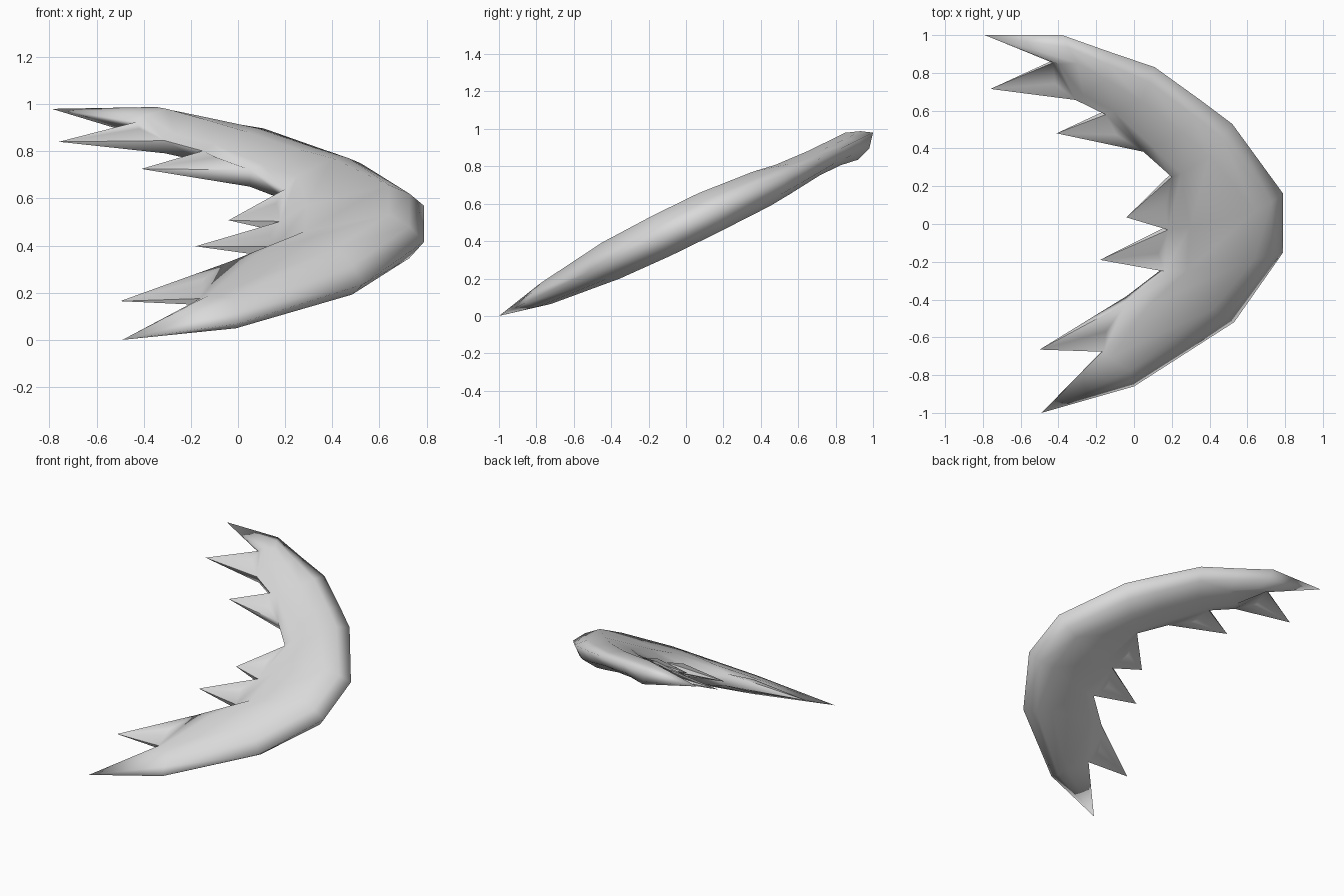
import bpy, bmesh
from mathutils import Vector

if "Cube" in bpy.data.objects:
    bpy.data.objects.remove(bpy.data.objects["Cube"])

NORMAL = Vector((0, -0.44, 0.898))


def lift(p, h=0.0):
    """Place a plan point on the tilted wing plane, offset along its normal."""
    return Vector((p[0], p[1], 0.49 + 0.49 * p[1])) + NORMAL * h


# Cross-sections: outer rim, ridge, inner edge, upper and lower ridge heights,
# inner edge half thickness, and the feather tip before this section
sections = [
    ((-.38, 1.0), (-.30, .88), (-.43, .86), .065, .095, .015, (-.79, 1.0)),
    ((-.14, .915), (-.14, .79), (-.31, .67), .065, .08, .03, (-.76, .715)),
    ((.11, .83), (.04, .68), (-.15, .59), .065, .08, .025, None),
    ((.36, .65), (.26, .51), (.05, .40), .075, .10, .04, (-.41, .48)),
    ((.52, .53), (.40, .40), (.20, .26), .095, .11, .025, None),
    ((.79, .16), (.64, .12), (.18, -.02), .12, .115, .025, (-.04, .035)),
    ((.79, -.15), (.64, -.13), (.16, -.24), .12, .115, .025, (-.18, -.19)),
    ((.53, -.52), (.42, -.40), (-.04, -.40), .11, .105, .04, None),
    ((.0, -.86), (-.02, -.75), (-.16, -.67), .06, .065, .015, (-.50, -.665)),
]
END_TIP = (-.49, -1.0)

bm = bmesh.new()


def ring(rim, ridge, edge, up, down, e):
    """Closed lens-shaped section: rim, upper side, inner edge, lower side."""
    mid = Vector(rim).lerp(Vector(ridge), 0.42)
    inner = Vector(edge).lerp(Vector(ridge), 0.25)
    pts = [(rim, 0), (mid, .56 * up), (ridge, up),
           (inner, max(.68 * up, e)), (edge, e),
           (edge, -e), (inner, -max(.62 * down, e)),
           (ridge, -down), (mid, -.72 * down)]
    return [bm.verts.new(lift(p, o)) for p, o in pts]


def fan(loop, apex):
    """Join a loop (or chain) of vertices to one point."""
    for a, b in zip(loop, loop[1:]):
        bm.faces.new((a, b, apex))


def feather(a, b, sa, sb, tip):
    """Pointed feather with a slightly raised middle on both sides."""
    apex = bm.verts.new(lift(tip))
    root = Vector(sa[2]).lerp(Vector(sb[2]), 0.5).lerp(Vector(tip), 0.12)
    h = 0.015 + (sa[5] + sb[5]) / 2
    for i, sign in ((4, 1), (5, -1)):
        crown = bm.verts.new(lift(root, sign * h))
        fan([apex, a[i], b[i], apex], crown)
    fan([a[4], a[5]], apex)
    fan([b[5], b[4]], apex)


rings = [ring(*s[:6]) for s in sections]

# Crescent body, with feathers growing from the inner edge
for k in range(len(rings) - 1):
    a, b, sa, sb = rings[k], rings[k + 1], sections[k], sections[k + 1]
    for i in range(9):
        j = (i + 1) % 9
        if i == 4 and sb[6]:
            feather(a, b, sa, sb, sb[6])
        else:
            bm.faces.new((a[i], a[j], b[j], b[i]))

# Pointed feathers at both ends
for loop, tip in ((rings[0], sections[0][6]), (rings[-1], END_TIP)):
    fan(loop + loop[:1], bm.verts.new(lift(tip)))

bmesh.ops.recalc_face_normals(bm, faces=bm.faces[:])

# Soft shading over the rounded rim, crisp feather edges
rim = {r[0] for r in rings}
for f in bm.faces:
    f.smooth = True
for e in bm.edges:
    on_rim = e.verts[0] in rim and e.verts[1] in rim
    e.smooth = on_rim or e.calc_face_angle(0) < 1.2

mesh = bpy.data.meshes.new("feathered_crescent")
bm.to_mesh(mesh)
bm.free()

wing = bpy.data.objects.new("feathered_crescent", mesh)
bpy.context.collection.objects.link(wing)
grey = bpy.data.materials.new("light_grey")
grey.diffuse_color = (0.7, 0.7, 0.7, 1)
grey.use_nodes = True
grey.node_tree.nodes["Principled BSDF"].inputs["Base Color"].default_value = grey.diffuse_color
mesh.materials.append(grey)
